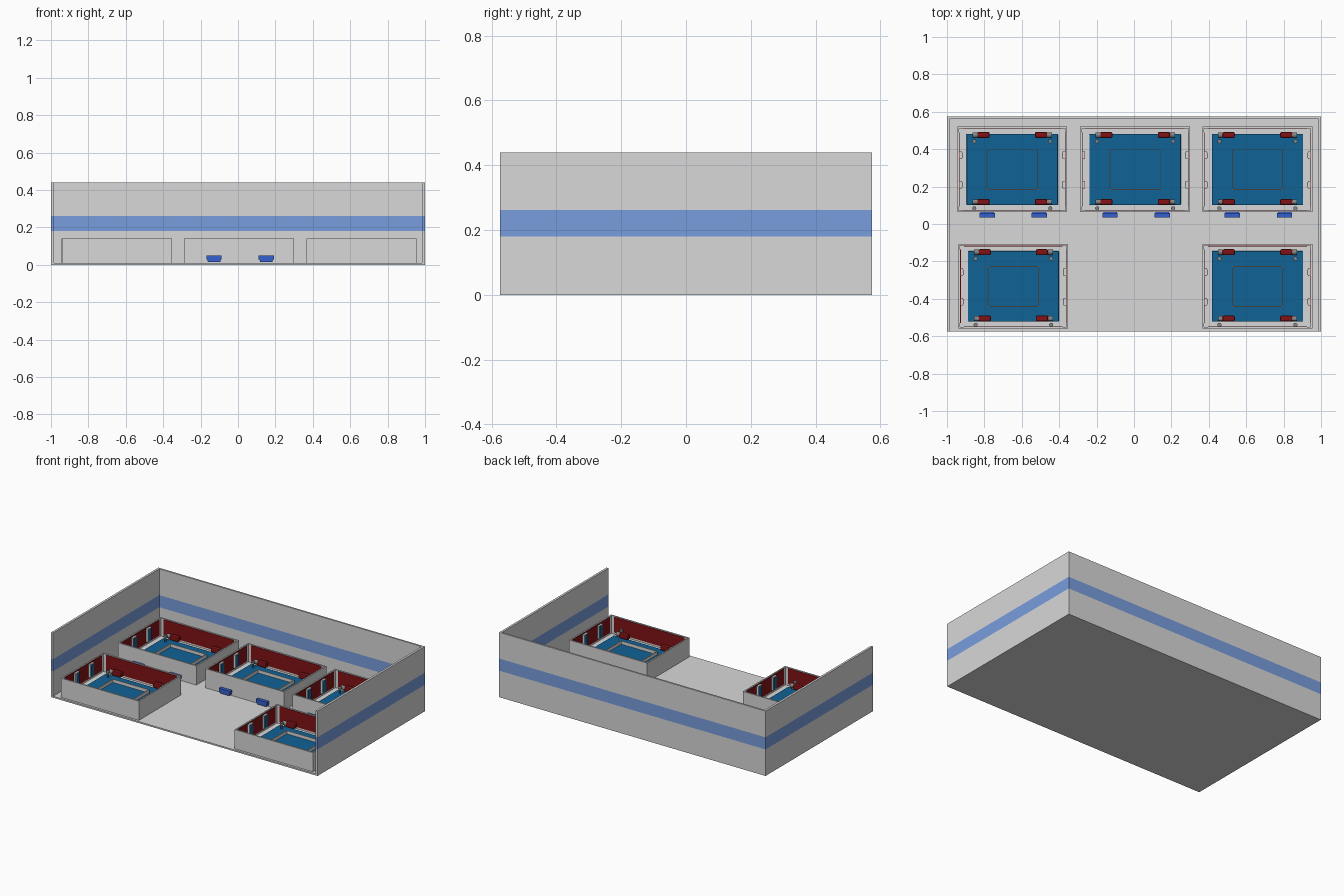
import bpy, bmesh, math
from mathutils import Matrix

if "Cube" in bpy.data.objects:
    bpy.data.objects.remove(bpy.data.objects["Cube"])

def mat(name, rgb):
    m = bpy.data.materials.new(name)
    m.diffuse_color = (*rgb, 1)
    m.use_nodes = True
    m.node_tree.nodes["Principled BSDF"].inputs["Base Color"].default_value = m.diffuse_color
    return m

GREY = mat("light_grey", (0.69, 0.69, 0.69))
STRIPE = mat("stripe_blue", (0.19, 0.34, 0.73))
MAT = mat("mat_blue", (0.005, 0.125, 0.31))
RED = mat("dark_red", (0.22, 0.006, 0.008))
BLUE = mat("box_blue", (0.035, 0.12, 0.62))
STEEL = mat("steel_grey", (0.25, 0.25, 0.25))
DARK = mat("dark_slate", (0.04, 0.09, 0.13))

def finish(name, bm, m, bevel=0):
    me = bpy.data.meshes.new(name)
    bm.to_mesh(me)
    bm.free()
    me.materials.append(m)
    o = bpy.data.objects.new(name, me)
    bpy.context.collection.objects.link(o)
    if bevel:
        b = o.modifiers.new("bevel", 'BEVEL')
        b.width, b.segments = bevel, 2
    return o

def box(name, x, y, z, m, bevel=0, taper=1):
    """Box from (min, max) ranges; taper narrows the bottom in x."""
    bm = bmesh.new()
    bmesh.ops.create_cube(bm, size=1)
    for v in bm.verts:
        t = taper if v.co.z < 0 else 1
        v.co = [(r[0] + r[1]) / 2 + c * (r[1] - r[0]) * s
                for r, c, s in zip((x, y, z), v.co, (t, 1, 1))]
    return finish(name, bm, m, bevel)

def cyl(name, c, r, length, axis, m):
    bm = bmesh.new()
    rot = Matrix.Rotation(math.pi / 2, 4, 'Y') if axis == 'X' else Matrix()
    bmesh.ops.create_cone(bm, cap_ends=True, segments=12, radius1=r, radius2=r,
                          depth=length, matrix=Matrix.Translation(c) @ rot)
    return finish(name, bm, m)

def frame(name, x, y, z, t, m):
    """Rectangular upright rim of wall thickness t."""
    (x0, x1), (y0, y1) = x, y
    bm = bmesh.new()
    outer = [(x0, y0), (x1, y0), (x1, y1), (x0, y1)]
    inner = [(x0 + t, y0 + t), (x1 - t, y0 + t), (x1 - t, y1 - t), (x0 + t, y1 - t)]
    o0, o1, i0, i1 = [[bm.verts.new((*p, h)) for p in ring]
                      for ring in (outer, inner) for h in z]
    for k in range(4):
        n = (k + 1) % 4
        bm.faces.new((o0[k], o0[n], o1[n], o1[k]))
        bm.faces.new((i0[n], i0[k], i1[k], i1[n]))
        bm.faces.new((o1[k], o1[n], i1[n], i1[k]))
        bm.faces.new((o0[n], o0[k], i0[k], i0[n]))
    return finish(name, bm, m)

# Hall: floor and three walls, each split into grey, stripe and grey bands
box("floor", (-1, 1), (-0.575, 0.575), (0, 0.01), GREY)
for label, z0, z1, m in (("lower", 0.01, 0.18, GREY), ("stripe", 0.18, 0.262, STRIPE),
                         ("upper", 0.262, 0.44, GREY)):
    box("back_wall_" + label, (-1, 1), (0.563, 0.575), (z0, z1), m)
    for side, x in (("left", (-1, -0.985)), ("right", (0.985, 1))):
        box(f"{side}_wall_{label}", x, (-0.575, 0.563), (z0, z1), m)

def pen(n, x0, x1, y0, y1, with_boxes):
    cx, cy = (x0 + x1) / 2, (y0 + y1) / 2
    w = 0.009
    # outer rim, floor and mat
    box(f"pen_{n}_floor", (x0 + w, x1 - w), (y0 + w, y1 - w), (0.01, 0.018), GREY)
    frame(f"pen_{n}_rim", (x0, x1), (y0, y1), (0.01, 0.14), w, GREY)
    hw, hd = (x1 - x0) / 2 - 0.05, (y1 - y0) / 2 - 0.038
    box(f"pen_{n}_mat", (cx - hw, cx + hw), (cy - hd, cy + hd), (0.018, 0.028), MAT, 0.004)
    # low rim around the middle of the mat
    frame(f"pen_{n}_inner_rim", (cx - 0.137, cx + 0.137), (cy - 0.11, cy + 0.108),
          (0.026, 0.05), 0.005, GREY)
    # red lining, stopping short of the corners
    g, t = 0.03, 0.003
    for label, y in (("front", y0 + w), ("back", y1 - w - t)):
        box(f"pen_{n}_{label}_lining", (x0 + g, x1 - g), (y, y + t), (0.03, 0.136), RED)
    for s, xw in ((1, x0 + w), (-1, x1 - w)):
        xs = sorted((xw, xw + s * t))
        box(f"pen_{n}_side_lining", xs, (y0 + g, y1 - g), (0.03, 0.136), RED)
        # upright grey panels with blue faces on the side walls
        for dy in (-0.082, 0.076):
            yc = cy + dy
            xs = sorted((xw + s * t, xw + s * 0.016))
            box(f"pen_{n}_panel_frame", xs, (yc - 0.021, yc + 0.021), (0.04, 0.13), GREY)
            xs = sorted((xw + s * 0.016, xw + s * 0.018))
            box(f"pen_{n}_panel_face", xs, (yc - 0.015, yc + 0.015), (0.046, 0.124), MAT)
    # corner machines: red body, steel end, small dark stand
    for s in (-1, 1):
        ex = cx + s * (hw - 0.045)
        for yc in (cy - hd + 0.017, cy + hd - 0.006):
            bx = ex - s * 0.045
            box(f"pen_{n}_machine_body", (bx - 0.033, bx + 0.033), (yc - 0.016, yc + 0.016),
                (0.035, 0.07), RED, 0.008)
            cyl(f"pen_{n}_machine_end", (ex, yc, 0.053), 0.014, 0.026, 'X', STEEL)
            cyl(f"pen_{n}_machine_leg", (ex, yc, 0.032), 0.007, 0.03, 'Z', STEEL)
            yf = yc - 0.034
            cyl(f"pen_{n}_stand_post", (ex + s * 0.004, yf, 0.038), 0.007, 0.04, 'Z', DARK)
            cyl(f"pen_{n}_stand_head", (ex + s * 0.004, yf, 0.062), 0.011, 0.012, 'Z', STEEL)
    # blue boxes hung on the outside of the front rim
    if with_boxes:
        for xb in (cx - 0.134, cx + 0.145):
            box(f"pen_{n}_outer_box", (xb - 0.041, xb + 0.041), (y0 - 0.027, y0 - 0.004),
                (0.028, 0.05), BLUE)
            box(f"pen_{n}_outer_box_base", (xb - 0.036, xb + 0.036), (y0 - 0.023, y0),
                (0.016, 0.028), BLUE, 0, 0.92)

pen(1, -0.945, -0.357, 0.063, 0.52, True)
pen(2, -0.288, 0.300, 0.063, 0.52, True)
pen(3, 0.366, 0.954, 0.063, 0.52, True)
pen(4, -0.938, -0.352, -0.560, -0.107, False)
pen(5, 0.366, 0.954, -0.560, -0.107, False)
